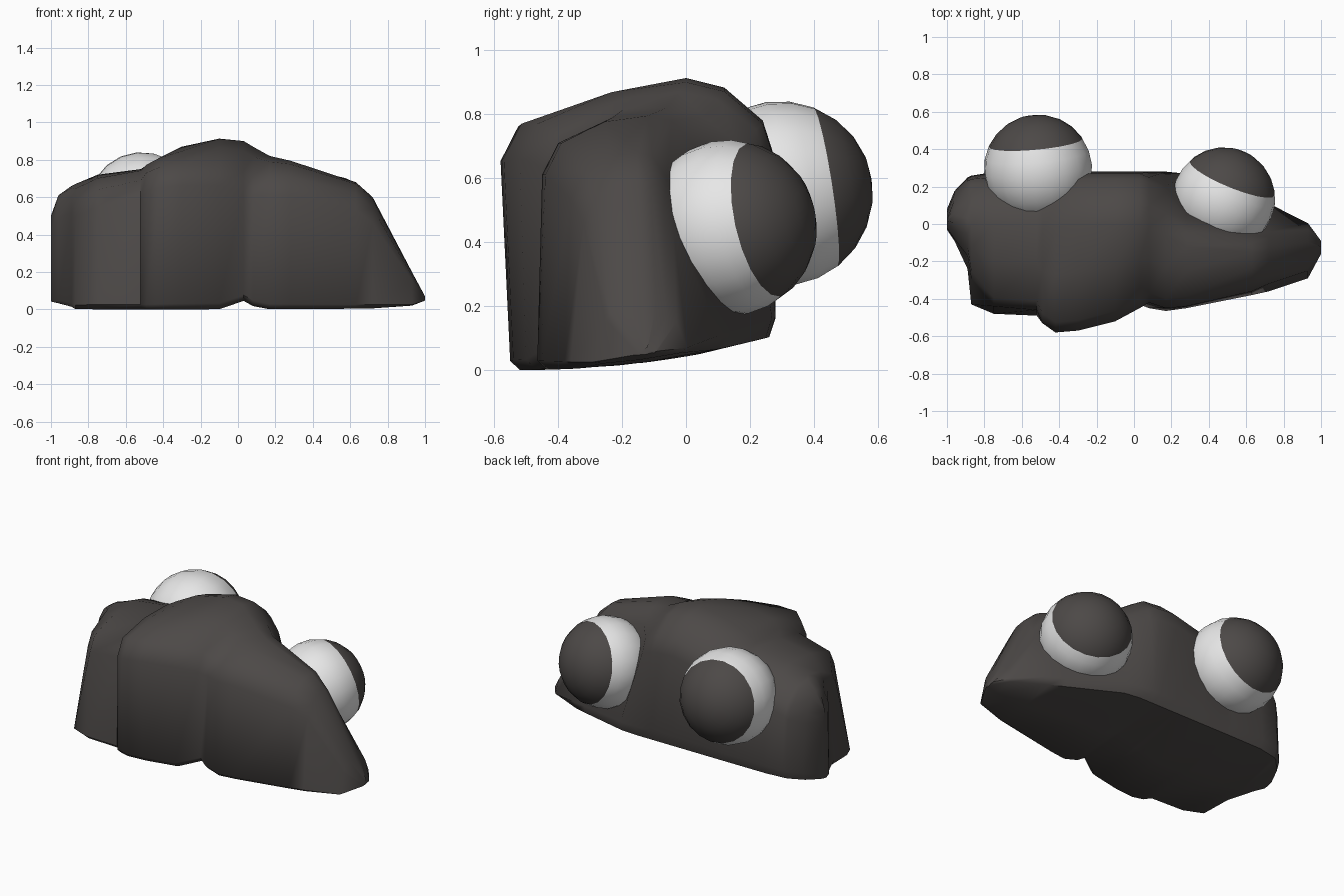
import bpy, bmesh, math
from mathutils import Vector

if "Cube" in bpy.data.objects:
    bpy.data.objects.remove(bpy.data.objects["Cube"])


def material(name, rgb):
    m = bpy.data.materials.new(name)
    m.diffuse_color = (*rgb, 1)
    m.use_nodes = True
    m.node_tree.nodes["Principled BSDF"].inputs["Base Color"].default_value = m.diffuse_color
    return m


DARK = material("dark_stone", (0.073, 0.066, 0.063))
WHITE = material("eye_white", (0.8, 0.8, 0.8))


def finish(bm, name, mats, angle):
    bmesh.ops.recalc_face_normals(bm, faces=bm.faces)
    me = bpy.data.meshes.new(name)
    bm.to_mesh(me)
    bm.free()
    for m in mats:
        me.materials.append(m)
    ob = bpy.data.objects.new(name, me)
    bpy.context.collection.objects.link(ob)
    bpy.ops.object.select_all(action='DESELECT')
    bpy.context.view_layer.objects.active = ob
    ob.select_set(True)
    bpy.ops.object.shade_smooth_by_angle(angle=angle)
    return ob


# Rock: slices along x, each with
# x, front y low, front y high, front top z, ridge y, ridge z, back top y, back top z
SLICES = [
    (-1.00, -.03, -.02, .45, .02, .50, .06, .42),
    (-.96, -.09, -.08, .57, .05, .61, .16, .50),
    (-.89, -.24, -.17, .60, .03, .66, .23, .54),
    (-.87, -.43, -.29, .58, .00, .67, .24, .56),
    (-.75, -.48, -.44, .64, .00, .72, .25, .60),
    (-.52, -.49, -.46, .69, .00, .75, .25, .62),
    (-.49, -.53, -.53, .73, -.03, .77, .25, .64),
    (-.42, -.55, -.58, .76, -.02, .81, .26, .67),
    (-.30, -.54, -.57, .77, .00, .87, .27, .73),
    (-.10, -.50, -.52, .77, .00, .913, .27, .78),
    (.03, -.43, -.45, .74, .00, .90, .27, .77),
    (.08, -.45, -.42, .71, -.02, .87, .25, .75),
    (.17, -.465, -.45, .71, -.06, .82, .20, .70),
    (.28, -.45, -.44, .71, -.12, .795, .06, .70),
    (.63, -.38, -.36, .62, -.15, .68, -.03, .60),
    (.72, -.36, -.32, .54, -.15, .60, -.04, .50),
    (.93, -.29, -.25, .18, -.13, .20, -.03, .17),
    (1.0, -.16, -.15, .06, -.12, .07, -.10, .06),
]


def floor_z(x, y):
    # the underside rises to the back, at the right tip and in a front notch
    z = 0.1 * (max(0, y + .5) / .77) ** 2 + .025 * max(0, x) ** 12
    return z + .045 * math.exp(-((x - .02) / .06) ** 2) * (y < -.05)


def slice_points(x, y0, y1, zf, yr, zr, y2, zb):
    taper = .1 if x > 0 else .2
    back = min(.28, .28 - .36 * (x - .25)) - taper * abs(x) ** 16
    mid = (y0 + back) / 2
    yt, yb = y1 + .05 * zf / .7, y2 - .03
    yz = [(y0 + .03, floor_z(x, y0 + .03)), (y0, floor_z(x, y0) + .035 * zr),
          (y1, zf * .86), (yt, zf),
          ((yt + yr) / 2, (zf + zr) / 2 + .03 * zr), (yr, zr),
          ((yr + yb) / 2, (zr + zb) / 2 + .04 * zr),
          (yb, zb), (y2, zb * .88),
          (back, floor_z(x, back) + .08 * zr), (back - .02, floor_z(x, back)),
          (mid, floor_z(x, mid))]
    return [Vector((x, y, z)) for y, z in yz]


bm = bmesh.new()
rings = [[bm.verts.new(p) for p in slice_points(*s)] for s in SLICES]
for a, b in zip(rings, rings[1:]):
    for i in range(len(a)):
        j = (i + 1) % len(a)
        bm.faces.new((a[i], a[j], b[j], b[i]))
bm.faces.new(rings[0])
bm.faces.new(rings[-1])
finish(bm, "rock", [DARK], 0.9)


# Eyes: spheres cut by a plane, the cap beyond it is the pupil
def eye(name, centre, radius, look, cut):
    look = Vector(look).normalized()
    bm = bmesh.new()
    bmesh.ops.create_uvsphere(bm, u_segments=20, v_segments=12, radius=radius)
    rot = Vector((0, 0, 1)).rotation_difference(look).to_matrix()
    bmesh.ops.rotate(bm, verts=bm.verts, cent=(0, 0, 0), matrix=rot)
    bmesh.ops.bisect_plane(bm, geom=bm.verts[:] + bm.edges[:] + bm.faces[:],
                           plane_co=look * cut, plane_no=look)
    for f in bm.faces:
        f.material_index = int(f.calc_center_median().dot(look) > cut)
    bmesh.ops.translate(bm, verts=bm.verts, vec=centre)
    finish(bm, name, [WHITE, DARK], 0.75)


eye("left_eye", (-.513, .295, .552), .29, (-.09, .98, .15), .142)
eye("right_eye", (.48, .135, .445), .275, (.37, .9, .2), .12)
